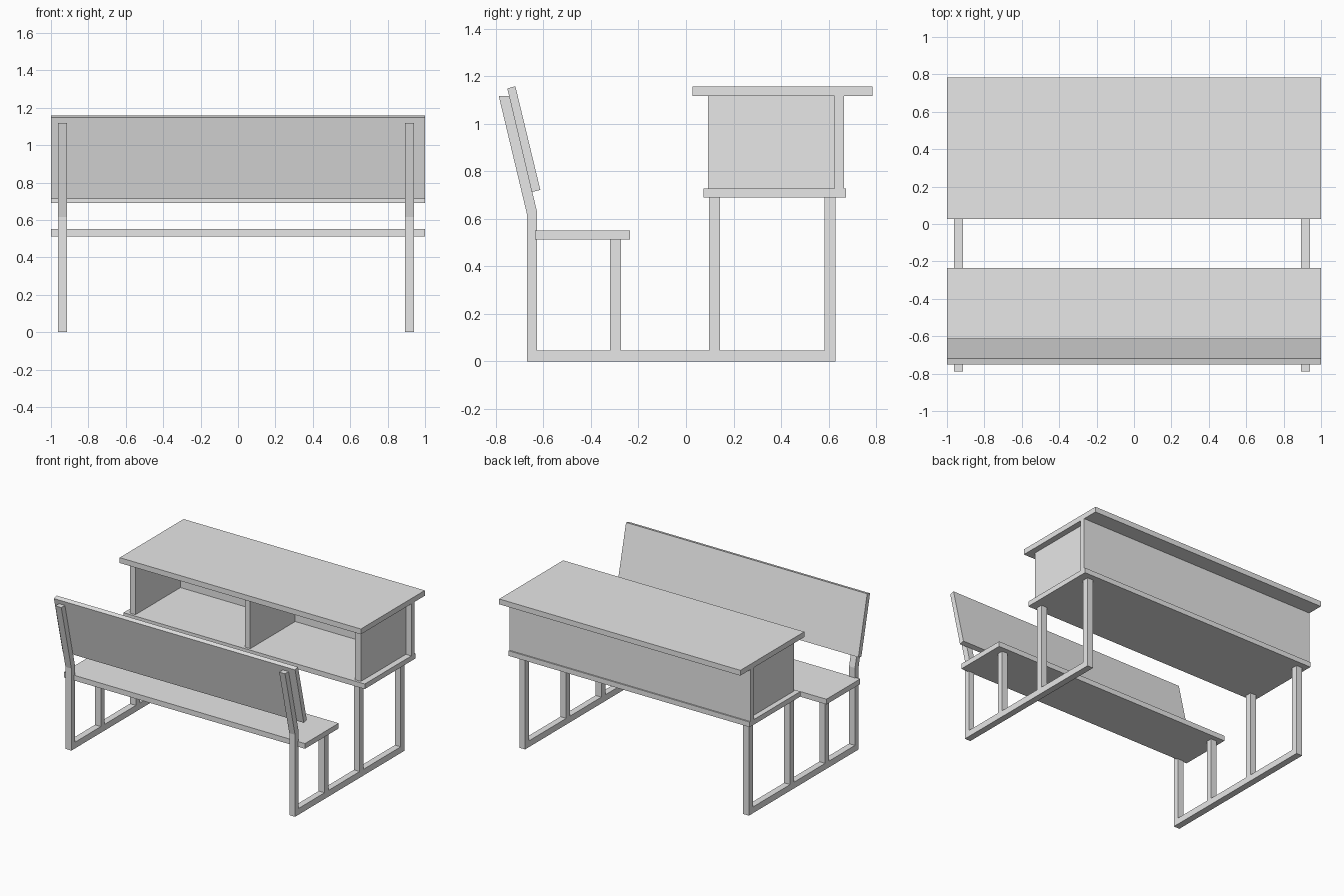
import bpy
import bmesh

cube = bpy.data.objects.get("Cube")
if cube:
    bpy.data.objects.remove(cube, do_unlink=True)

grey = bpy.data.materials.new("plain_grey")
grey.use_nodes = True
grey.diffuse_color = (0.8, 0.8, 0.8, 1)
grey.node_tree.nodes["Principled BSDF"].inputs["Base Color"].default_value = (0.8, 0.8, 0.8, 1)


def extrude_profile(name, x0, x1, profile):
    """Solid made by sweeping a (y, z) outline from x0 to x1."""
    bm = bmesh.new()
    face = bm.faces.new([bm.verts.new((x0, y, z)) for y, z in profile])
    swept = bmesh.ops.extrude_face_region(bm, geom=[face])["geom"]
    verts = [v for v in swept if isinstance(v, bmesh.types.BMVert)]
    bmesh.ops.translate(bm, verts=verts, vec=(x1 - x0, 0, 0))
    bmesh.ops.recalc_face_normals(bm, faces=bm.faces)
    mesh = bpy.data.meshes.new(name)
    bm.to_mesh(mesh)
    bm.free()
    mesh.materials.append(grey)
    obj = bpy.data.objects.new(name, mesh)
    bpy.context.collection.objects.link(obj)
    return obj


def box(name, x0, x1, y0, y1, z0, z1):
    return extrude_profile(name, x0, x1, [(y0, z0), (y1, z0), (y1, z1), (y0, z1)])


# Full-width boards of the desk and bench
box("desk_top", -1, 1, 0.027, 0.784, 1.118, 1.158)
box("desk_shelf", -1, 1, 0.073, 0.674, 0.69, 0.728)
box("desk_back_panel", -1, 1, 0.625, 0.664, 0.728, 1.118)
box("bench_seat", -1, 1, -0.635, -0.235, 0.513, 0.552)
extrude_profile("bench_backrest", -1, 1,
                [(-0.649, 0.713), (-0.613, 0.722), (-0.718, 1.158), (-0.752, 1.149)])

# Upright panels of the open compartments
for name, x0, x1 in (("right_panel", -0.96, -0.915),
                     ("divider", -0.005, 0.037),
                     ("left_panel", 0.905, 0.955)):
    box(name, x0, x1, 0.092, 0.625, 0.728, 1.118)

# Side frames: floor rail, legs and bent backrest post
for side, x0, x1 in (("right", -0.963, -0.914), ("left", 0.893, 0.941)):
    box(side + "_floor_rail", x0, x1, -0.626, 0.583, 0, 0.047)
    box(side + "_seat_leg", x0, x1, -0.319, -0.273, 0.047, 0.513)
    box(side + "_desk_front_leg", x0, x1, 0.097, 0.143, 0.047, 0.69)
    box(side + "_desk_back_leg", x0, x1, 0.583, 0.63, 0, 0.69)
    extrude_profile(side + "_backrest_post", x0, x1,
                    [(-0.668, 0), (-0.626, 0), (-0.626, 0.627),
                     (-0.744, 1.118), (-0.788, 1.118), (-0.668, 0.615)])
